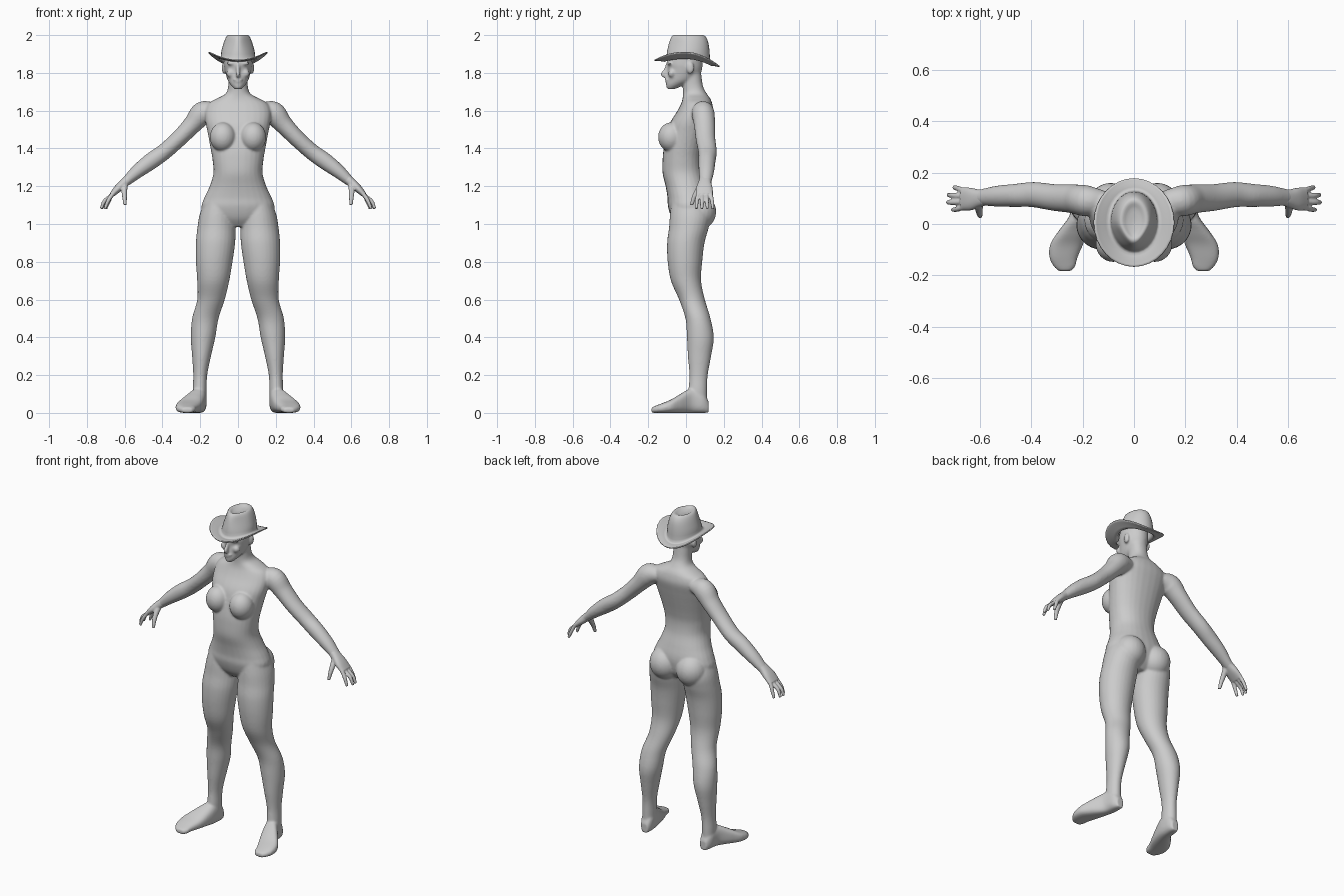
import bpy, bmesh, math
from mathutils import Vector, Matrix


def spline(rows, k=5):
    # Catmull-Rom resampling of rows of numbers
    out = []
    for i in range(len(rows) - 1):
        a, b, c, d = (rows[max(0, min(len(rows) - 1, i + j))] for j in (-1, 0, 1, 2))
        for s in range(k):
            t = s / k
            out.append([q + .5 * t * (r - p + t * (2*p - 5*q + 4*r - w + t * (3*(q - r) + w - p)))
                        for p, q, r, w in zip(a, b, c, d)])
    return out + [list(rows[-1])]


def loft(bm, rings, side=1, n=28, power=1.0):
    # skin a list of (centre, half axis u, half axis v) rings
    loops = []
    for c, u, v in rings:
        loop = []
        for i in range(n):
            a = 2 * math.pi * i / n
            ca, sa = math.cos(a), math.sin(a)
            p = (c + u * math.copysign(abs(ca) ** power, ca) + v * math.copysign(abs(sa) ** power, sa))
            loop.append(bm.verts.new((p.x * side, p.y, p.z)))
        loops.append(loop)
    for a, b in zip(loops, loops[1:]):
        for i in range(n):
            bm.faces.new((a[i], a[(i + 1) % n], b[(i + 1) % n], b[i]))
    bm.faces.new(loops[0])
    bm.faces.new(loops[-1])
    return loops


def upright(rows):
    # rows: z, centre x, half width, front y, back y
    return [(Vector((x, (f + b) / 2, z)), Vector((w, 0, 0)), Vector((0, (b - f) / 2, 0)))
            for z, x, w, f, b in spline(rows)]


def tube(rows):
    # rows: x, y, z, thickness radius, y radius
    rows = spline(rows)
    pts = [Vector(r[:3]) for r in rows]
    out = []
    for i, r in enumerate(rows):
        t = (pts[min(i + 1, len(pts) - 1)] - pts[max(i - 1, 0)]).normalized()
        v = t.cross(Vector((0, 1, 0))).normalized()
        out.append((pts[i], v.cross(t) * r[4], v * r[3]))
    return out


def blob(bm, loc, size, side=1):
    m = Matrix.Translation((loc[0] * side, loc[1], loc[2])) @ Matrix.Diagonal((*size, 1))
    bmesh.ops.create_uvsphere(bm, u_segments=24, v_segments=16, radius=1, matrix=m)


def finish(bm, name, voxel=None, smooth=0):
    bmesh.ops.recalc_face_normals(bm, faces=bm.faces)
    for f in bm.faces:
        f.smooth = True
    me = bpy.data.meshes.new(name)
    bm.to_mesh(me)
    bm.free()
    ob = bpy.data.objects.new(name, me)
    bpy.context.collection.objects.link(ob)
    if voxel:
        r = ob.modifiers.new("fuse", 'REMESH')
        r.mode, r.voxel_size, r.use_smooth_shade = 'VOXEL', voxel, True
        s = ob.modifiers.new("soften", 'SMOOTH')
        s.factor, s.iterations = .5, smooth
    return ob


body = bmesh.new()

# torso and neck
loft(body, upright([
    (.985, 0, .09, -.04, .07), (1.03, 0, .17, -.075, .11), (1.09, 0, .193, -.095, .125),
    (1.14, 0, .178, -.098, .125), (1.2, 0, .15, -.108, .11), (1.27, 0, .13, -.124, .09),
    (1.34, 0, .135, -.124, .085), (1.4, 0, .145, -.118, .095), (1.48, 0, .16, -.1, .115),
    (1.54, 0, .172, -.082, .13), (1.6, 0, .175, -.045, .143), (1.64, 0, .155, -.025, .138),
    (1.665, 0, .11, -.018, .128), (1.69, 0, .066, -.016, .11), (1.73, 0, .052, -.018, .09),
    (1.8, 0, .052, -.03, .08)]), power=.9)

# head
loft(body, upright([
    (1.714, 0, .018, -.1, -.06), (1.735, 0, .038, -.106, -.01), (1.76, 0, .054, -.103, .045),
    (1.79, 0, .064, -.1, .075), (1.82, 0, .071, -.097, .085), (1.85, 0, .074, -.1, .088),
    (1.9, 0, .07, -.09, .085), (1.95, 0, .045, -.055, .065)]))
# nose and lips
loft(body, tube([(0, -.096, 1.85, .009, .009), (0, -.108, 1.815, .01, .01),
                 (0, -.12, 1.793, .012, .015), (0, -.106, 1.782, .012, .01)]), n=16)
blob(body, (0, -.102, 1.764), (.024, .01, .006))
blob(body, (0, -.101, 1.753), (.02, .01, .006))

for s in (1, -1):
    # brow, cheek and ear
    blob(body, (.032, -.086, 1.85), (.03, .014, .009), s)
    blob(body, (.04, -.075, 1.797), (.022, .02, .022), s)
    blob(body, (.075, .024, 1.825), (.011, .02, .032), s)
    # breast and buttock
    blob(body, (.08, -.078, 1.46), (.069, .07, .078), s)
    blob(body, (.09, .07, 1.065), (.09, .09, .095), s)
    # leg
    loft(body, upright([
        (1.13, .1, .075, -.075, .1), (1.05, .11, .093, -.085, .13), (.98, .114, .101, -.09, .12),
        (.9, .119, .104, -.1, .098), (.8, .126, .097, -.097, .086), (.7, .131, .085, -.08, .08),
        (.6, .143, .073, -.037, .1), (.5, .173, .07, -.003, .13), (.4, .185, .065, .005, .147),
        (.3, .193, .05, .01, .133), (.2, .2, .037, .018, .115), (.12, .203, .037, .013, .112),
        (.04, .203, .036, .01, .112)]), s)
    # foot: y, centre x, half width, height
    loft(body, [(Vector((x, y, h / 2)), Vector((w, 0, 0)), Vector((0, 0, h / 2)))
                for y, x, w, h in spline([
                    (.12, .2, .022, .06), (.09, .203, .036, .11), (.03, .21, .042, .13),
                    (-.03, .238, .057, .1), (-.08, .262, .064, .07), (-.13, .274, .055, .05),
                    (-.165, .27, .042, .036), (-.183, .268, .024, .028)])], s, power=.75)
    # arm
    loft(body, tube([
        (.12, .085, 1.6, .04, .045), (.185, .09, 1.588, .062, .06), (.24, .098, 1.528, .05, .056),
        (.31, .103, 1.455, .044, .052), (.39, .114, 1.383, .043, .049), (.46, .111, 1.333, .044, .045),
        (.53, .108, 1.28, .037, .041), (.585, .104, 1.232, .027, .033), (.61, .1, 1.21, .022, .032)]), s)
finish(body, "body", .006, 8)

# hands
hands = bmesh.new()
for s in (1, -1):
    loft(hands, tube([(.57, .105, 1.245, .025, .031), (.6, .1, 1.22, .024, .034),
                      (.635, .097, 1.188, .021, .044), (.668, .097, 1.155, .014, .043)]), s, power=.85)
    for i, reach in enumerate((.705, .724, .722, .7)):
        y = .063 + .023 * i
        loft(hands, tube([(.645, y, 1.178, .011, .011), (.668, y, 1.153, .011, .011),
                          (reach - .016, y - .006 + .004 * i, 1.12, .0105, .0105),
                          (reach, y - .008 + .006 * i, 1.08, .008, .008)]), s, n=12)
    loft(hands, tube([(.6, .085, 1.21, .018, .018), (.602, .058, 1.17, .015, .015),
                      (.6, .04, 1.135, .012, .012), (.598, .03, 1.1, .009, .009)]), s, n=12)
finish(hands, "hands", .0045, 3)

# hat: rings of half width, front y, back y, height above the brim
hat = bmesh.new()
profile = spline([(.154, -.166, .178, 0), (.12, -.135, .152, 0), (.094, -.108, .13, .002),
                  (.088, -.1, .125, .05), (.074, -.088, .117, .1), (.06, -.074, .102, .13),
                  (.046, -.058, .085, .136), (.028, -.04, .06, .127), (.006, -.004, .016, .122)], 3)
loops = loft(hat, [(Vector((0, (f + b) / 2, h)), Vector((w, 0, 0)), Vector((0, (b - f) / 2, 0)))
                   for w, f, b, h in profile], n=32)
hat.faces.ensure_lookup_table()
hat.faces.remove([f for f in hat.faces if len(f.verts) == 32 and loops[0][0] in f.verts][0])
for v in hat.verts:
    x, y, h = v.co
    brim = 1.86 - .06 * y - .4 * max(y, 0) ** 2 + 2.2 * x * x
    k = max(0, min(1, h / .06))
    v.co.z = brim * (1 - k) + 1.864 * k + h
    # pinch the front of the crown
    v.co.x *= 1 - .35 * max(0, min(1, h / .1)) * max(0, min(1, -y / .09))
hat_ob = finish(hat, "hat")
sol = hat_ob.modifiers.new("felt", 'SOLIDIFY')
sol.thickness, sol.offset = .006, -1
